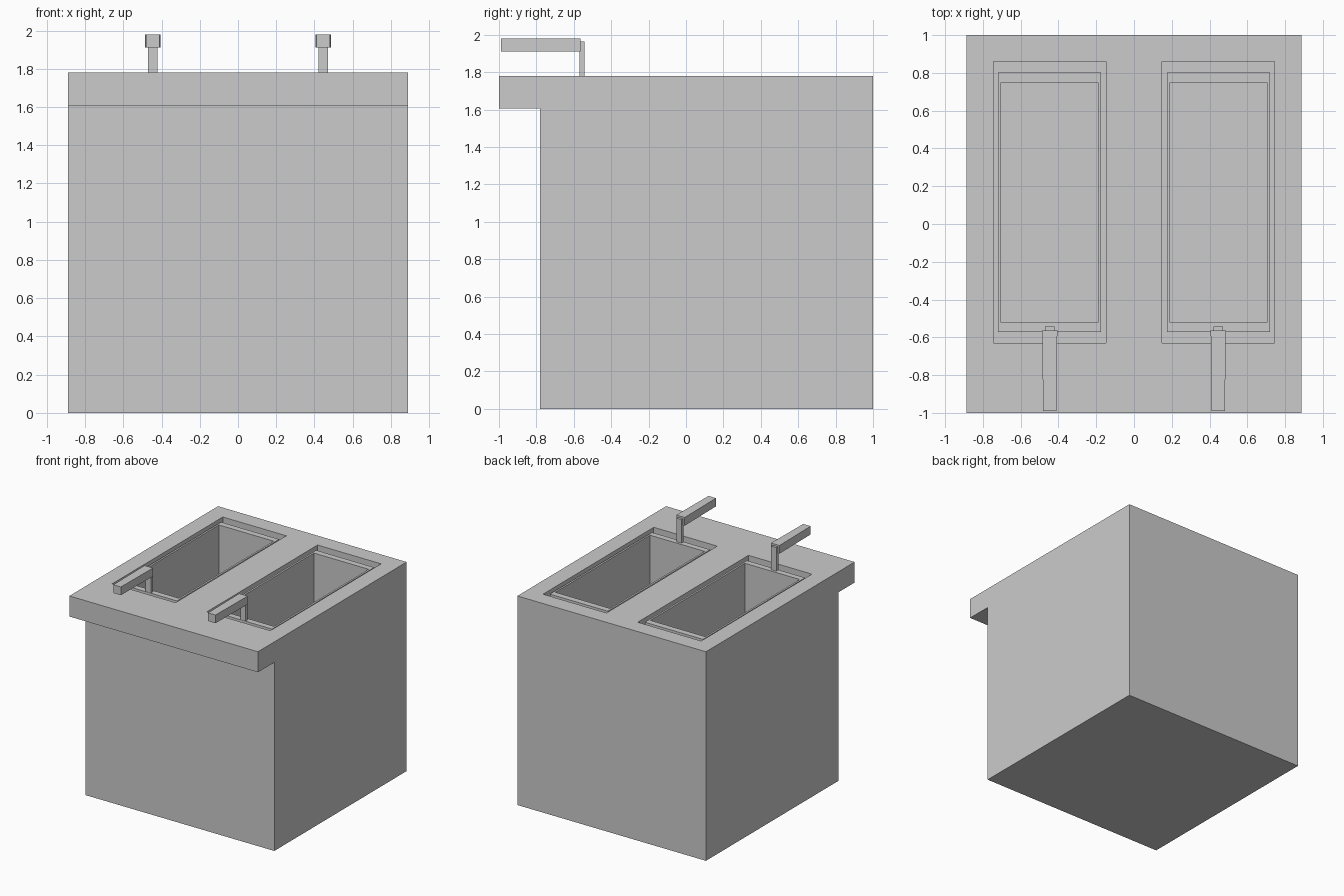
import bpy, bmesh

if "Cube" in bpy.data.objects:
    bpy.data.objects.remove(bpy.data.objects["Cube"])


def finish(bm, name):
    bmesh.ops.recalc_face_normals(bm, faces=bm.faces)
    mesh = bpy.data.meshes.new(name)
    bm.to_mesh(mesh)
    bm.free()
    obj = bpy.data.objects.new(name, mesh)
    bpy.context.collection.objects.link(obj)
    return obj


def box_bm(x, y, z):
    bm = bmesh.new()
    bmesh.ops.create_cube(bm, size=1)
    for v in bm.verts:
        v.co = [lo + (c + 0.5) * (hi - lo) for c, (lo, hi) in zip(v.co, (x, y, z))]
    return bm


def box(name, x, y, z):
    return finish(box_bm(x, y, z), name)


def cut(target, name, x, y, z):
    cutter = box(name, x, y, z)
    cutter.hide_render = True
    cutter.hide_set(True)
    cutter.display_type = 'WIRE'
    mod = target.modifiers.new(name, 'BOOLEAN')
    mod.operation = 'DIFFERENCE'
    mod.solver = 'EXACT'
    mod.object = cutter


def span(side, a, b):
    return tuple(sorted((side * a, side * b)))


# Cabinet: side profile with the front overhang, extruded across x
W, TOP = 0.888, 1.78
profile = [(-0.78, 0), (1, 0), (1, TOP), (-1, TOP), (-1, 1.605), (-0.78, 1.605)]
bm = bmesh.new()
face = bm.faces.new([bm.verts.new((-W, y, z)) for y, z in profile])
ext = bmesh.ops.extrude_face_region(bm, geom=[face])
bmesh.ops.translate(bm, vec=(2 * W, 0, 0),
                    verts=[g for g in ext['geom'] if isinstance(g, bmesh.types.BMVert)])
cabinet = finish(bm, "cabinet")

for side, label in ((-1, "left"), (1, "right")):
    # Shallow recess in the top with a deep well below it
    cut(cabinet, f"{label}_recess_cutter", span(side, 0.147, 0.745), (-0.63, 0.86), (1.73, 2.0))
    cut(cabinet, f"{label}_well_cutter", span(side, 0.174, 0.721), (-0.572, 0.802), (0.85, 1.9))

    # Open basket standing in the well
    basket = box(f"{label}_basket", span(side, 0.174, 0.721), (-0.572, 0.802), (0.9, 1.765))
    cut(basket, f"{label}_basket_cutter", span(side, 0.19, 0.705), (-0.522, 0.75), (0.95, 1.9))

    # Handle post rising from the basket's front wall
    box(f"{label}_handle_post", span(side, 0.422, 0.47), (-0.57, -0.543), (1.75, 1.965))

    # Handle bar, slightly narrower at the front end
    mid = side * 0.446
    bm = box_bm((mid - 0.04, mid + 0.04), (-0.99, -0.563), (1.91, 1.98))
    for v in bm.verts:
        if v.co.y < -0.9:
            v.co.x = mid + (v.co.x - mid) * 0.88
    finish(bm, f"{label}_handle_bar")
